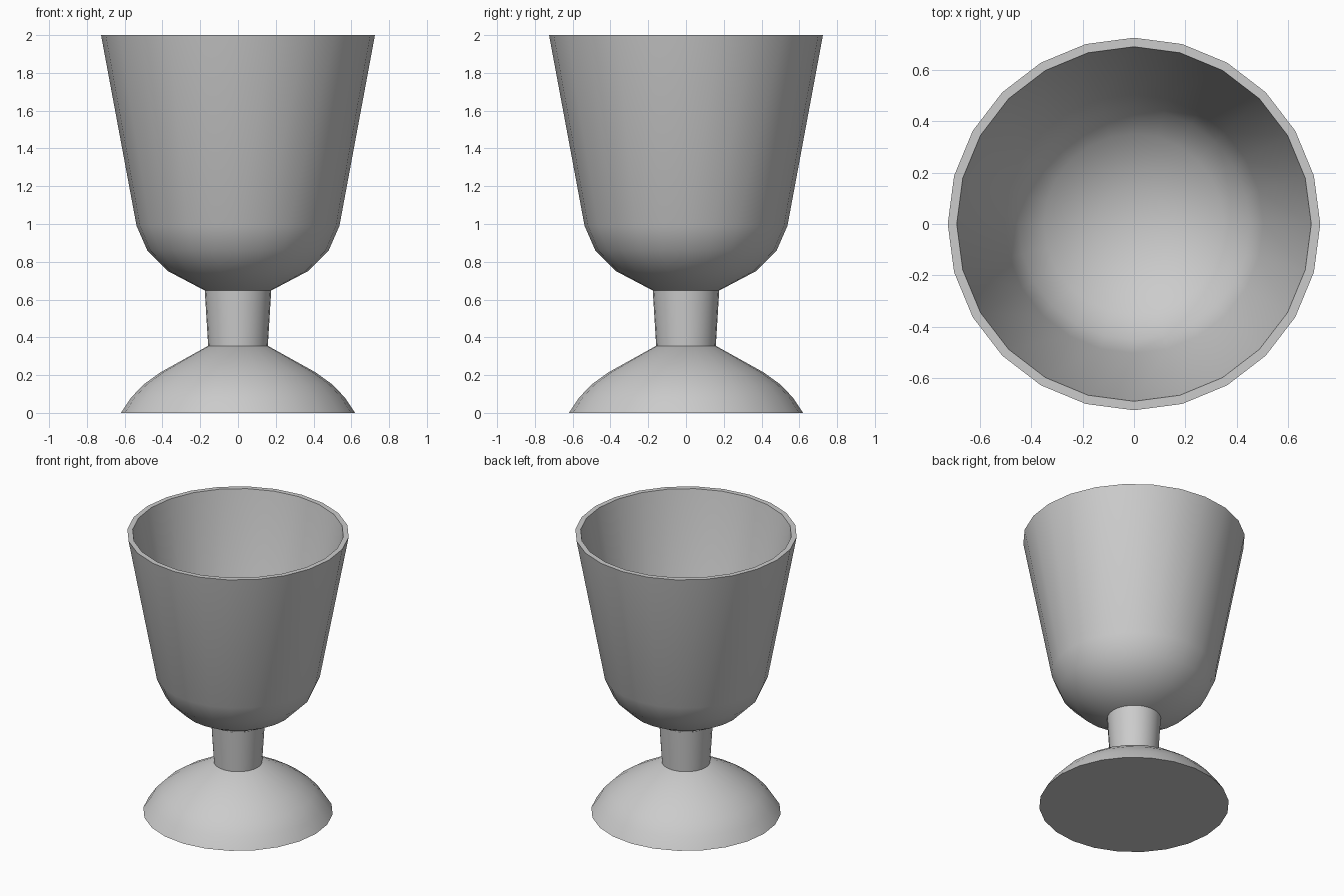
import bpy
import bmesh
import math

SIDES = 24

cube = bpy.data.objects.get("Cube")
if cube:
    bpy.data.objects.remove(cube, do_unlink=True)

# One plain grey for the whole goblet
GREY = (0.6, 0.6, 0.6, 1)
grey = bpy.data.materials.new("plain grey")
grey.use_nodes = True
grey.diffuse_color = GREY
grey.node_tree.nodes["Principled BSDF"].inputs["Base Color"].default_value = GREY


def lathe(name, profile):
    """Turn a (radius, height) profile around the z axis."""
    bm = bmesh.new()
    verts = [bm.verts.new((r, 0, z)) for r, z in profile]
    edges = [bm.edges.new(pair) for pair in zip(verts, verts[1:])]
    bmesh.ops.spin(bm, geom=verts + edges, cent=(0, 0, 0), axis=(0, 0, 1),
                   angle=math.tau, steps=SIDES, use_merge=True)
    bmesh.ops.remove_doubles(bm, verts=bm.verts, dist=0.0005)
    # Close flat ends that reach the axis, then face everything outward
    bmesh.ops.recalc_face_normals(bm, faces=bm.faces)
    mesh = bpy.data.meshes.new(name)
    bm.to_mesh(mesh)
    bm.free()
    mesh.materials.append(grey)
    obj = bpy.data.objects.new(name, mesh)
    bpy.context.collection.objects.link(obj)
    bpy.ops.object.select_all(action='DESELECT')
    obj.select_set(True)
    bpy.context.view_layer.objects.active = obj
    bpy.ops.object.shade_smooth_by_angle(angle=math.radians(32))
    return obj


# Domed foot with a flat underside
lathe("foot", [(0, 0), (0.62, 0), (0.567, 0.08), (0.5, 0.15),
               (0.41, 0.215), (0.158, 0.355), (0, 0.355)])

# Slightly flared stem
lathe("stem", [(0, 0.355), (0.158, 0.355), (0.176, 0.648), (0, 0.648)])

# Bowl: outer wall, rim, inner wall and flat inner floor
lathe("bowl", [(0, 0.648), (0.176, 0.648), (0.37, 0.75), (0.48, 0.86),
               (0.537, 0.99), (0.725, 2), (0.69, 2), (0.503, 1.0),
               (0.45, 0.88), (0.35, 0.78), (0.145, 0.683), (0, 0.683)])
